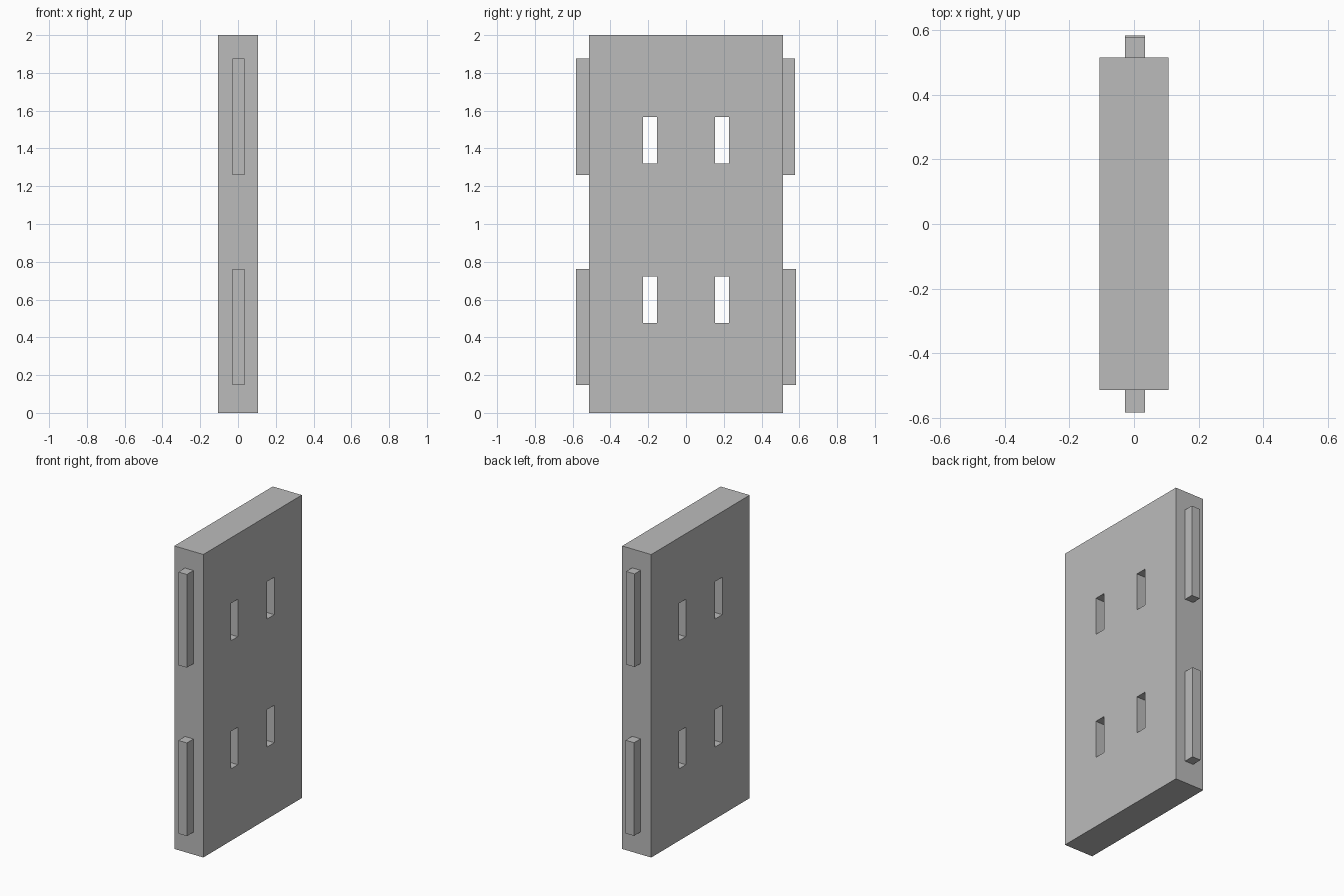
import bpy

cube = bpy.data.objects.get("Cube")
if cube:
    bpy.data.objects.remove(cube, do_unlink=True)

# Single plain grey
grey = bpy.data.materials.new("plain_grey")
grey.use_nodes = True
colour = (0.5, 0.5, 0.5, 1)
grey.diffuse_color = colour
grey.node_tree.nodes["Principled BSDF"].inputs["Base Color"].default_value = colour


def box(name, low, high):
    """Box between two opposite corners."""
    middle = [(a + b) / 2 for a, b in zip(low, high)]
    bpy.ops.mesh.primitive_cube_add(size=1, location=middle)
    obj = bpy.context.object
    obj.name = name
    obj.scale = [b - a for a, b in zip(low, high)]
    bpy.ops.object.transform_apply(location=False, rotation=False, scale=True)
    obj.data.materials.append(grey)
    return obj


# Upright panel
half_x, front, back = 0.106, -0.513, 0.514
panel = box("panel", (-half_x, front, 0), (half_x, back, 2))

# Four slots cut straight through the panel
for row, z in (("lower", 0.475), ("upper", 1.32)):
    for side, y in (("front", -0.19), ("back", 0.19)):
        cutter = box(f"{row}_{side}_slot_cutter", (-0.2, y - 0.037, z), (0.2, y + 0.037, z + 0.247))
        cutter.hide_render = True
        cut = panel.modifiers.new(f"{row}_{side}_slot", "BOOLEAN")
        cut.operation = "DIFFERENCE"
        cut.solver = "EXACT"
        cut.object = cutter
        bpy.context.view_layer.objects.active = panel
        bpy.ops.object.modifier_apply(modifier=cut.name)
        bpy.data.objects.remove(cutter, do_unlink=True)

# Tenons along the narrow front and back edges
for row, z, reach in (("lower", 0.148, 0.582), ("upper", 1.26, 0.576)):
    box(f"{row}_front_tenon", (-0.028, -0.582, z), (0.034, front, z + 0.615))
    box(f"{row}_back_tenon", (-0.028, back, z), (0.034, reach, z + 0.615))
